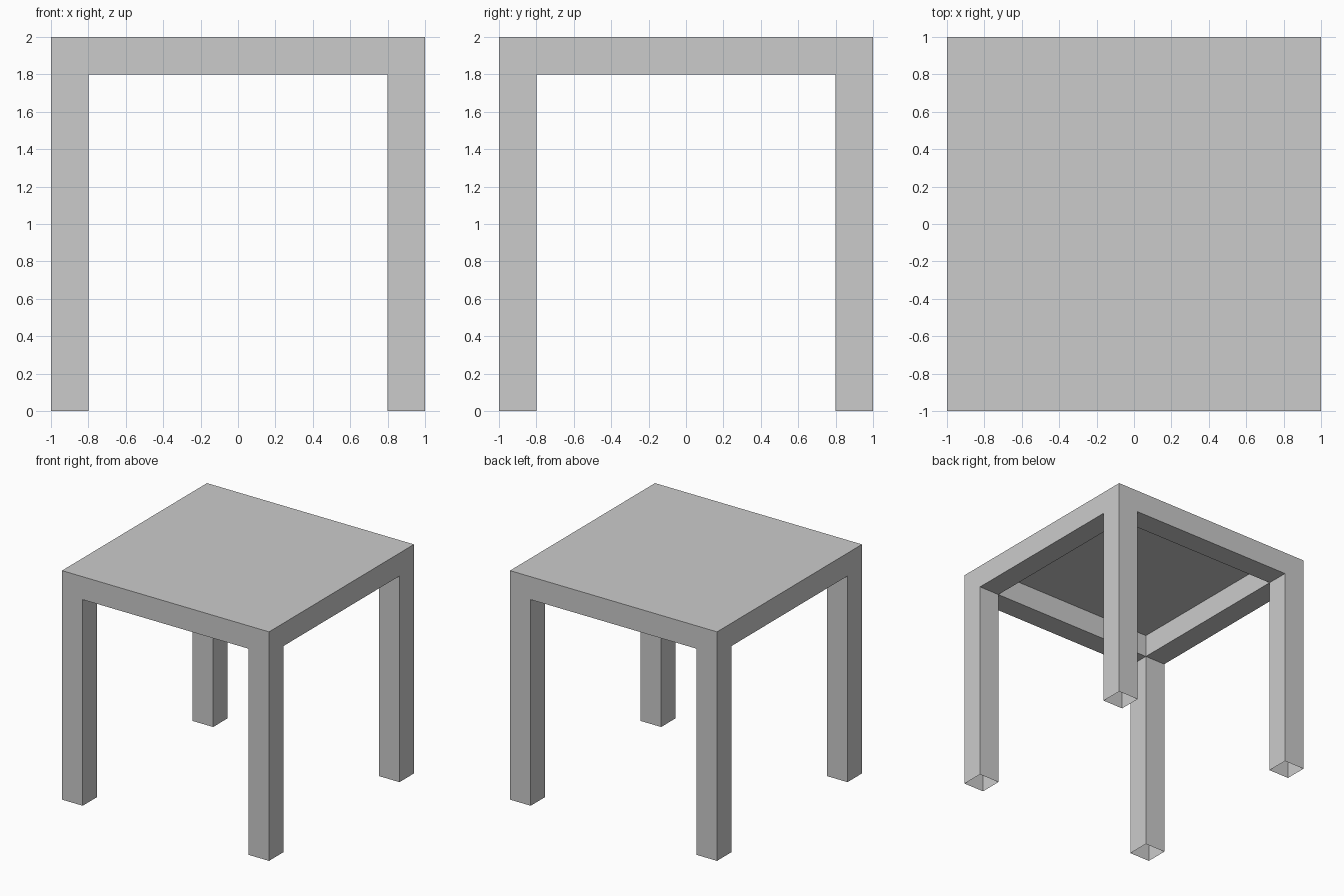
import bpy
import bmesh
from math import pi
from mathutils import Matrix, Vector

cube = bpy.data.objects.get("Cube")
if cube:
    bpy.data.objects.remove(cube, do_unlink=True)

OUT, INN = 1.0, 0.8        # outer and inner half widths
TOP, RAIL = 2.0, 1.8       # table top and underside of the rails

grey = bpy.data.materials.new("plain grey")
grey.use_nodes = True
colour = (0.6, 0.6, 0.6, 1)
grey.diffuse_color = colour
grey.node_tree.nodes["Principled BSDF"].inputs["Base Color"].default_value = colour

bm = bmesh.new()


def add_face(points, turn=0):
    spin = Matrix.Rotation(turn * pi / 2, 3, "Z")
    bm.faces.new([bm.verts.new(spin @ Vector(p)) for p in points])


def upright(y, outline):
    return [(x, y, z) for x, z in outline]


# Thin table top, open underneath
add_face([(-OUT, -OUT, TOP), (OUT, -OUT, TOP), (OUT, OUT, TOP), (-OUT, OUT, TOP)])

# Each side repeats around the table
for turn in range(4):
    # Outer face: two legs joined by a rail
    add_face(upright(-OUT, [(-OUT, 0), (-INN, 0), (-INN, RAIL), (INN, RAIL),
                            (INN, 0), (OUT, 0), (OUT, TOP), (-OUT, TOP)]), turn)
    # Inner faces of the hollow legs
    for a, b in ((-OUT, -INN), (INN, OUT)):
        add_face(upright(-INN, [(a, 0), (a, RAIL), (b, RAIL), (b, 0)]), turn)
    # Inner face and underside of the rail
    add_face(upright(-INN, [(-INN, RAIL), (-INN, TOP), (INN, TOP), (INN, RAIL)]), turn)
    add_face([(-INN, -OUT, RAIL), (-INN, -INN, RAIL),
              (INN, -INN, RAIL), (INN, -OUT, RAIL)], turn)

bmesh.ops.remove_doubles(bm, verts=bm.verts, dist=0.001)
mesh = bpy.data.meshes.new("table")
bm.to_mesh(mesh)
bm.free()
mesh.materials.append(grey)
table = bpy.data.objects.new("table", mesh)
bpy.context.collection.objects.link(table)
